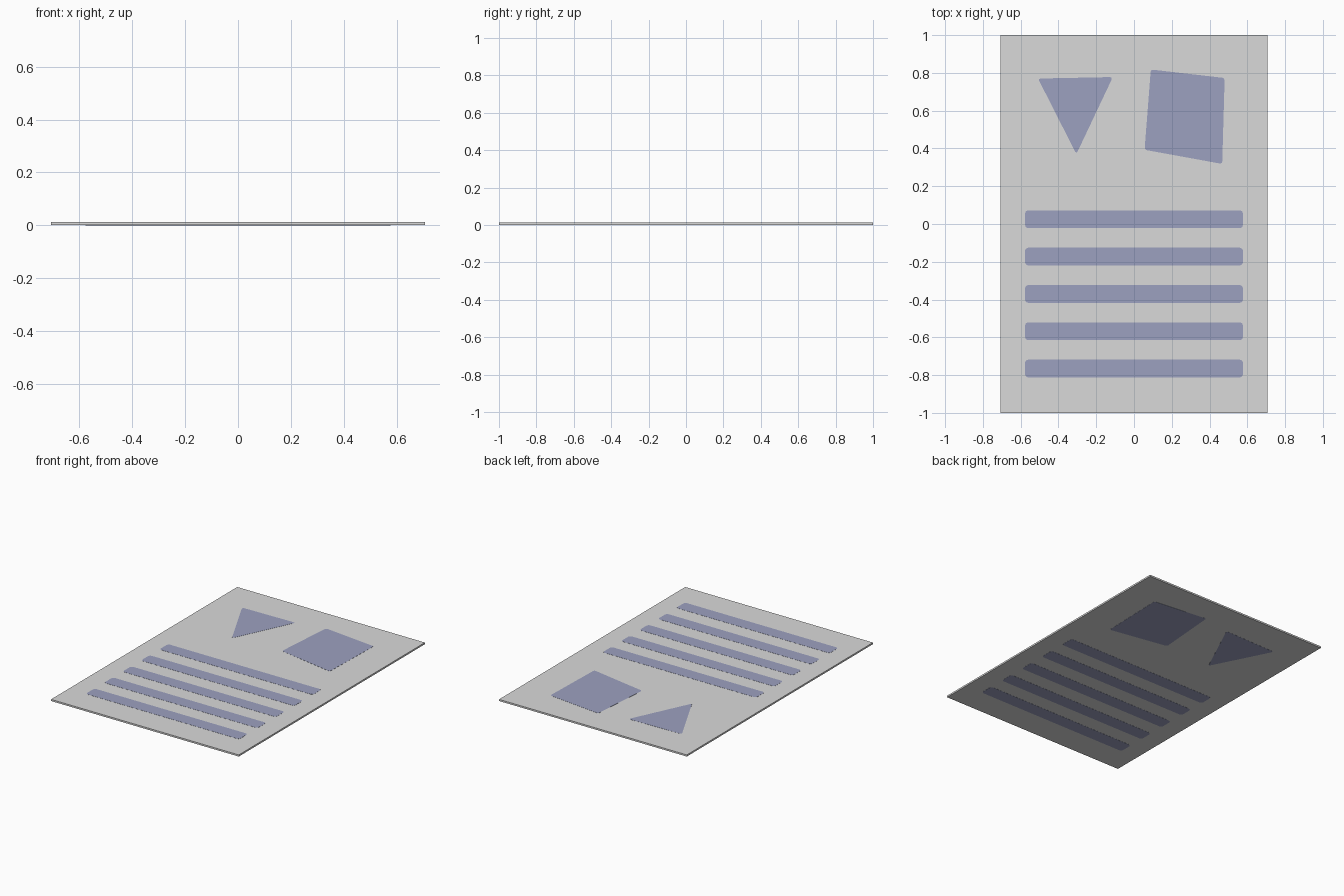
import bpy
import bmesh

if "Cube" in bpy.data.objects:
    bpy.data.objects.remove(bpy.data.objects["Cube"])

W, L, T = 1.412, 2.0, 0.013   # sheet width, length, overall thickness
SKIN = 0.0008                 # how far the printed marks stand proud


def material(name, rgb):
    m = bpy.data.materials.new(name)
    m.diffuse_color = (*rgb, 1)
    m.use_nodes = True
    m.node_tree.nodes["Principled BSDF"].inputs["Base Color"].default_value = m.diffuse_color
    return m


paper = material("pale grey paper", (0.7, 0.7, 0.7))
ink = material("slate blue ink", (0.335, 0.358, 0.525))


def finish(bm, name, mat):
    bmesh.ops.recalc_face_normals(bm, faces=bm.faces)
    me = bpy.data.meshes.new(name)
    bm.to_mesh(me)
    bm.free()
    me.materials.append(mat)
    ob = bpy.data.objects.new(name, me)
    bpy.context.collection.objects.link(ob)
    return ob


def plate(name, pts, z0, z1, mat, radius=0.0):
    """Flat outline with rounded corners, extruded from z0 to z1."""
    bm = bmesh.new()
    face = bm.faces.new([bm.verts.new((x, y, z0)) for x, y in pts])
    if radius:
        bmesh.ops.bevel(bm, geom=list(bm.verts), offset=radius, segments=2,
                        profile=0.5, affect='VERTICES')
    res = bmesh.ops.extrude_face_region(bm, geom=list(bm.faces), use_keep_orig=True)
    moved = [g for g in res["geom"] if isinstance(g, bmesh.types.BMVert)]
    bmesh.ops.translate(bm, verts=moved, vec=(0, 0, z1 - z0))
    return finish(bm, name, mat)


def box(x0, x1, y0, y1):
    return [(x0, y0), (x1, y0), (x1, y1), (x0, y1)]


def mark(name, pts, radius):
    """The same printed mark shows on both sides of the sheet."""
    plate(name + "_top", pts, T - 3 * SKIN, T, ink, radius)
    plate(name + "_bottom", pts, 0, 3 * SKIN, ink, radius)


# Sheet of paper
plate("paper_sheet", box(-W / 2, W / 2, -L / 2, L / 2), SKIN, T - SKIN, paper)

# Five text bars
for i in range(5):
    y = 0.025 - i * 0.1976
    mark(f"text_bar_{i + 1}", box(-0.577, 0.577, y - 0.047, y + 0.047), 0.016)

# Downward triangle and tilted square
mark("triangle_mark", [(-0.508, 0.77), (-0.305, 0.37), (-0.112, 0.778)], 0.014)
mark("square_mark", [(0.056, 0.393), (0.467, 0.318), (0.48, 0.773), (0.089, 0.818)], 0.012)
